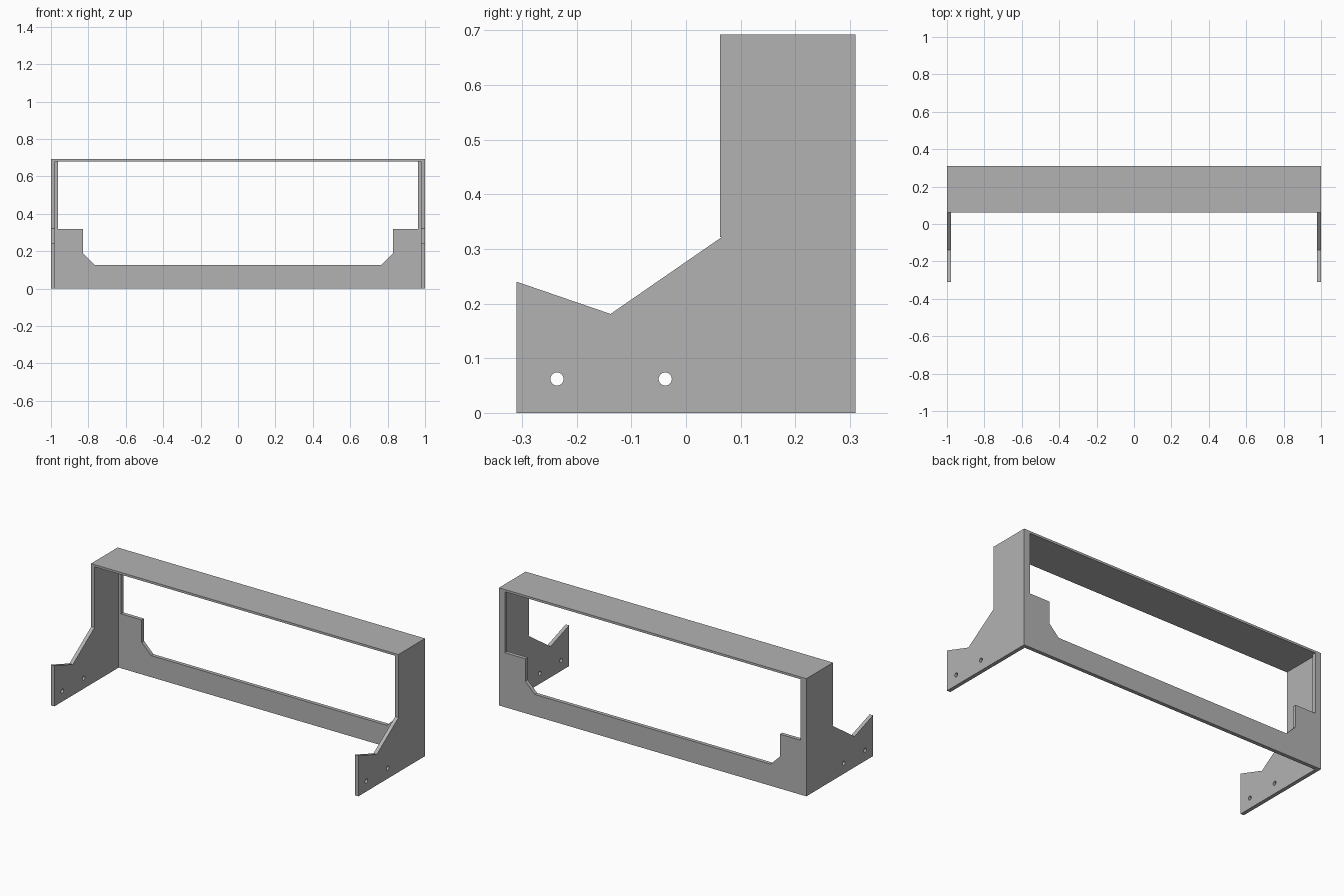
import bpy
import bmesh
from math import cos, sin, tau
from mathutils import Vector

cube = bpy.data.objects.get("Cube")
if cube:
    bpy.data.objects.remove(cube, do_unlink=True)

grey = bpy.data.materials.new("plain grey")
grey.use_nodes = True
COLOUR = (0.45, 0.45, 0.45, 1)
grey.diffuse_color = COLOUR
grey.node_tree.nodes["Principled BSDF"].inputs["Base Color"].default_value = COLOUR

HEIGHT, DEPTH, SHEET, ROOF = 0.692, 0.31, 0.022, 0.013
ROOF_FRONT = 0.062
UNDER = HEIGHT - ROOF


def plate(name, loops, place, push):
    """Fill an outline (further loops are holes), then thicken it by push."""
    bm = bmesh.new()
    edges = []
    for loop in loops:
        verts = [bm.verts.new(place(a, b)) for a, b in loop]
        edges += [bm.edges.new((v, verts[i - 1])) for i, v in enumerate(verts)]
    bmesh.ops.triangle_fill(bm, edges=edges, use_beauty=True)
    result = bmesh.ops.extrude_face_region(bm, geom=bm.faces[:], use_keep_orig=True)
    moved = [g for g in result["geom"] if isinstance(g, bmesh.types.BMVert)]
    bmesh.ops.translate(bm, verts=moved, vec=Vector(push))
    bmesh.ops.recalc_face_normals(bm, faces=bm.faces[:])
    mesh = bpy.data.meshes.new(name)
    bm.to_mesh(mesh)
    bm.free()
    mesh.materials.append(grey)
    obj = bpy.data.objects.new(name, mesh)
    bpy.context.collection.objects.link(obj)
    return obj


def circle(cy, cz, radius=0.012, sides=32):
    return [(cy + radius * cos(tau * i / sides), cz + radius * sin(tau * i / sides))
            for i in range(sides)]


# Side brackets with two screw holes each
side = [(-DEPTH, 0), (DEPTH, 0), (DEPTH, UNDER), (ROOF_FRONT, UNDER),
        (ROOF_FRONT, 0.322), (0.066, 0.322), (-0.138, 0.181), (-DEPTH, 0.24)]
holes = [circle(-0.236, 0.062), circle(-0.038, 0.062)]
for label, s in (("left", 1), ("right", -1)):
    plate(label + "_side_bracket", [side] + holes,
          lambda y, z: (s, y, z), (-s * SHEET, 0, 0))

# Back panel: stepped and chamfered opening with narrow uprights
inner = 1 - SHEET
half = [(inner, 0), (inner, UNDER), (0.962, UNDER), (0.962, 0.32),
        (0.828, 0.32), (0.828, 0.188), (0.767, 0.127)]
back = half + [(-x, z) for x, z in reversed(half)]
plate("back_panel", [back], lambda x, z: (x, DEPTH, z), (0, -SHEET, 0))

# Top shelf
top = [(-1, ROOF_FRONT), (1, ROOF_FRONT), (1, DEPTH), (-1, DEPTH)]
plate("top_shelf", [top], lambda x, y: (x, y, UNDER), (0, 0, ROOF))
